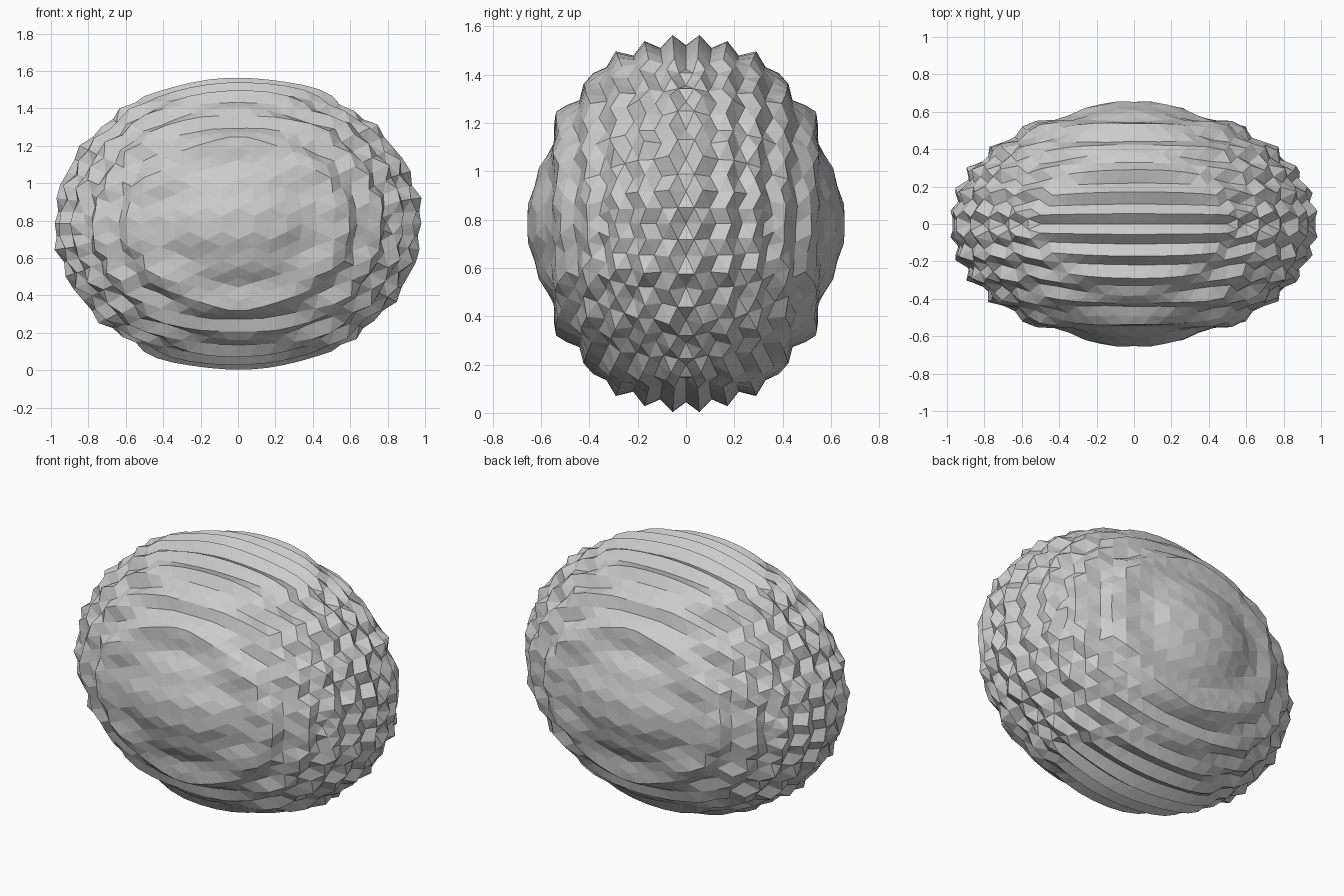
import bpy, bmesh, math
from mathutils import Vector

cube = bpy.data.objects.get("Cube")
if cube:
    bpy.data.objects.remove(cube, do_unlink=True)

DIVISIONS = 12
RADII = Vector((0.968, 0.633, 0.77))
CENTRE_HEIGHT = 0.783


def geodesic_sphere(n):
    """Icosahedron with each face split into n rows, projected to a unit sphere."""
    phi = (1 + math.sqrt(5)) / 2
    base = bmesh.new()
    for a in (-1, 1):
        for b in (-phi, phi):
            for co in ((a, 0, b), (0, b, a), (b, a, 0)):
                base.verts.new(co)
    bmesh.ops.convex_hull(base, input=base.verts[:])
    ball = bmesh.new()
    for face in base.faces:
        p, q, r = [v.co.copy() for v in face.verts]
        grid = {}
        for i in range(n + 1):
            for j in range(n + 1 - i):
                point = p + (q - p) * (i / n) + (r - p) * (j / n)
                grid[i, j] = ball.verts.new(point.normalized())
        for i in range(n):
            for j in range(n - i):
                ball.faces.new((grid[i, j], grid[i + 1, j], grid[i, j + 1]))
                if i + j < n - 1:
                    ball.faces.new((grid[i + 1, j], grid[i + 1, j + 1], grid[i, j + 1]))
    base.free()
    bmesh.ops.remove_doubles(ball, verts=ball.verts[:], dist=0.001)
    bmesh.ops.recalc_face_normals(ball, faces=ball.faces[:])
    return ball


def bump(d):
    """Ridges that follow y, crossed by slightly slanted ridges that follow z."""
    side = math.copysign(1, d.z)
    ridges = -math.cos(34.5 * d.y)
    cross = math.cos(24 * (abs(d.z) - 0.853) - 2.1 * d.x * side)
    return 0.03 * ridges + 0.012 * cross


# Rough rock body: a bumpy ellipsoid resting on the ground
bm = geodesic_sphere(DIVISIONS)
for v in bm.verts:
    v.co = v.co * (1 + bump(v.co))
    v.co = Vector([c * r for c, r in zip(v.co, RADII)])
    v.co.z += CENTRE_HEIGHT

mesh = bpy.data.meshes.new("rock")
bm.to_mesh(mesh)
bm.free()
rock = bpy.data.objects.new("rock", mesh)
bpy.context.collection.objects.link(rock)

# Plain stone colour
stone = bpy.data.materials.new("light_grey_stone")
stone.use_nodes = True
colour = (0.6, 0.6, 0.6, 1)
stone.diffuse_color = colour
stone.node_tree.nodes["Principled BSDF"].inputs["Base Color"].default_value = colour
mesh.materials.append(stone)
